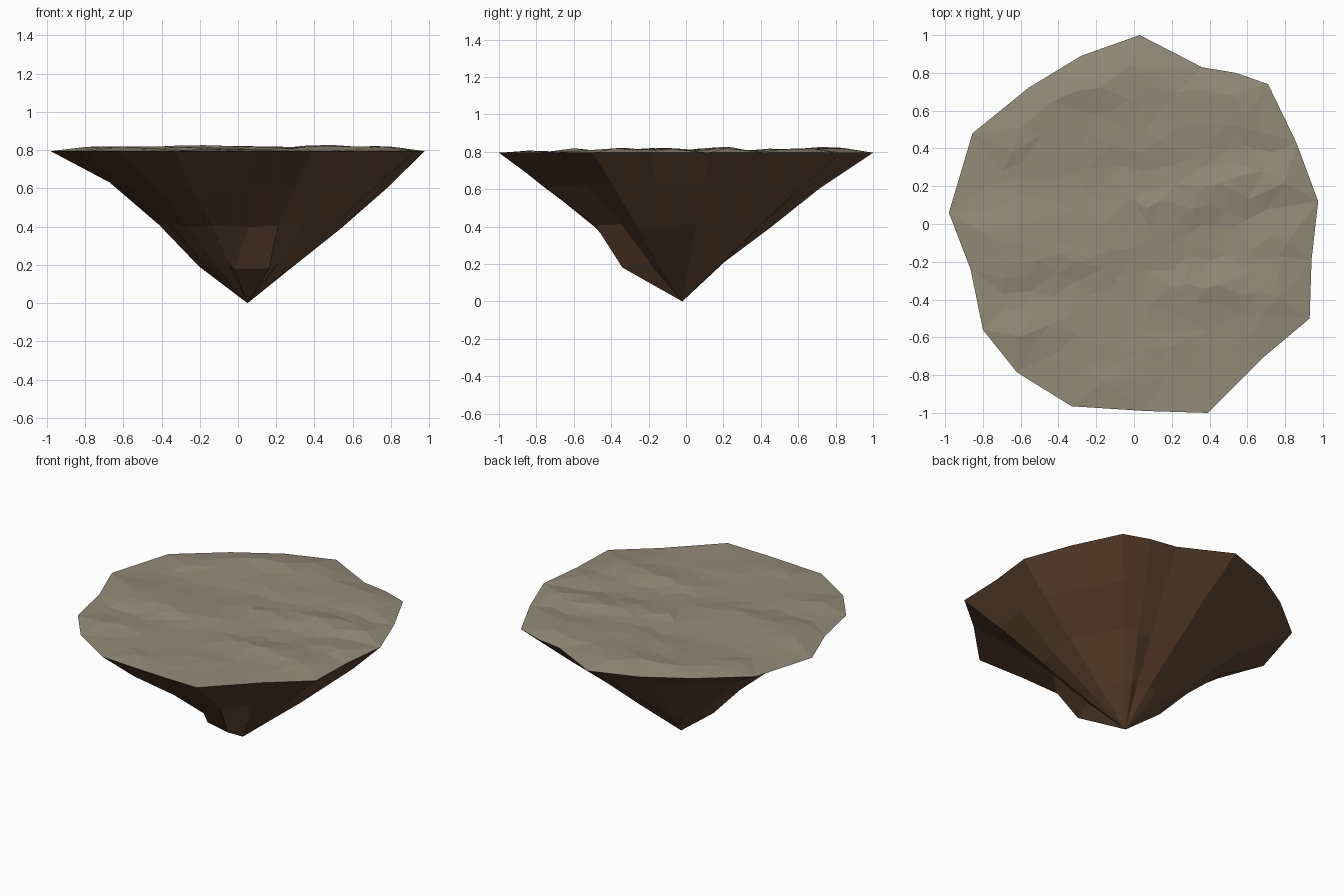
import bpy, bmesh, random
from mathutils import Vector, noise, geometry

if "Cube" in bpy.data.objects:
    bpy.data.objects.remove(bpy.data.objects["Cube"])

random.seed(4)
RIM_Z = 0.795
TIP = Vector((0.05, -0.02, 0.0))

# rim outline, clockwise seen from above
RIM = [(.03, 1.0), (.36, .83), (.54, .80), (.71, .74), (.86, .43), (.975, .12),
       (.94, -.19), (.93, -.50), (.68, -.71), (.39, -1.0), (.06, -.99),
       (-.33, -.965), (-.62, -.785), (-.80, -.56), (-.865, -.24), (-.98, .06),
       (-.855, .48), (-.56, .72), (-.28, .89)]
N = len(RIM)

# rock rings: height, then bulge of each spoke relative to a straight cone
RINGS = [
    (.62, [.93, .97, 1, .98, 1, 1.03, 1.04, 1, .95, .95, .98, 1, .92, .95, .94, .90, .90, .91, .92]),
    (.41, [.90, .95, 1, .97, 1, 1.06, 1.07, 1, .92, .92, .93, .95, .88, .92, .90, .87, .87, .88, .89]),
    (.20, [.88, .92, 1, .98, 1, 1.03, 1.03, 1, 1, 1.30, 1.12, .98, .95, 1, 1, .98, .92, .90, .88]),
]


def material(name, rgb):
    m = bpy.data.materials.new(name)
    m.diffuse_color = (*rgb, 1)
    m.use_nodes = True
    m.node_tree.nodes["Principled BSDF"].inputs["Base Color"].default_value = m.diffuse_color
    return m


def add_object(name, bm, mat):
    me = bpy.data.meshes.new(name)
    bm.to_mesh(me)
    bm.free()
    me.materials.append(mat)
    ob = bpy.data.objects.new(name, me)
    bpy.context.collection.objects.link(ob)
    return ob


# rock underside: rings of quads shrinking to the tip
bm = bmesh.new()
rings = [[bm.verts.new((x, y, RIM_Z)) for x, y in RIM]]
for z, bulge in RINGS:
    ring = []
    for (x, y), b in zip(RIM, bulge):
        p = TIP + (Vector((x, y, RIM_Z)) - TIP) * (z / RIM_Z) * b
        p.z = z + random.uniform(-.02, .015)
        ring.append(bm.verts.new(p))
    rings.append(ring)
# pull one low front corner sideways to form the steep front facet
rings[3][10].co.x = -.02
tip = bm.verts.new(TIP)
for up, low in zip(rings, rings[1:]):
    for i in range(N):
        j = (i + 1) % N
        bm.faces.new((up[i], up[j], low[j], low[i]))
for i in range(N):
    bm.faces.new((rings[-1][i], rings[-1][(i + 1) % N], tip))
add_object("rock_underside", bm, material("dark brown rock", (.125, .061, .031)))


# rough ground: scattered points, triangulated inside the rim
def inside(p, scale):
    hit = False
    for i in range(N):
        a, b = Vector(RIM[i]) * scale, Vector(RIM[i - 1]) * scale
        if (a.y > p.y) != (b.y > p.y):
            if p.x < a.x + (p.y - a.y) * (b.x - a.x) / (b.y - a.y):
                hit = not hit
    return hit


pts = [Vector(p) for p in RIM]
while len(pts) < N + 170:
    p = Vector((random.uniform(-.9, .9), random.uniform(-.9, .9)))
    if inside(p, .87) and all((p - q).length > .075 for q in pts):
        pts.append(p)
edges = [(i, (i + 1) % N) for i in range(N)]
out = geometry.delaunay_2d_cdt(pts, edges, [], 1, 1e-5)
bm = bmesh.new()
verts = []
for p in out[0]:
    on_rim = min((p - Vector(q)).length for q in RIM) < 1e-3
    # ridges run mostly left to right
    n = noise.noise(Vector((p.x * 1.5 - p.y, p.y * 5, 3.7)))
    z = RIM_Z if on_rim else RIM_Z + min(.031, max(.002, .014 + .032 * n))
    verts.append(bm.verts.new((p.x, p.y, z)))
for f in out[2]:
    face = bm.faces.new([verts[i] for i in f])
    face.normal_update()
    if face.normal.z < 0:
        face.normal_flip()
add_object("ground_top", bm, material("grey brown ground", (.29, .26, .19)))
